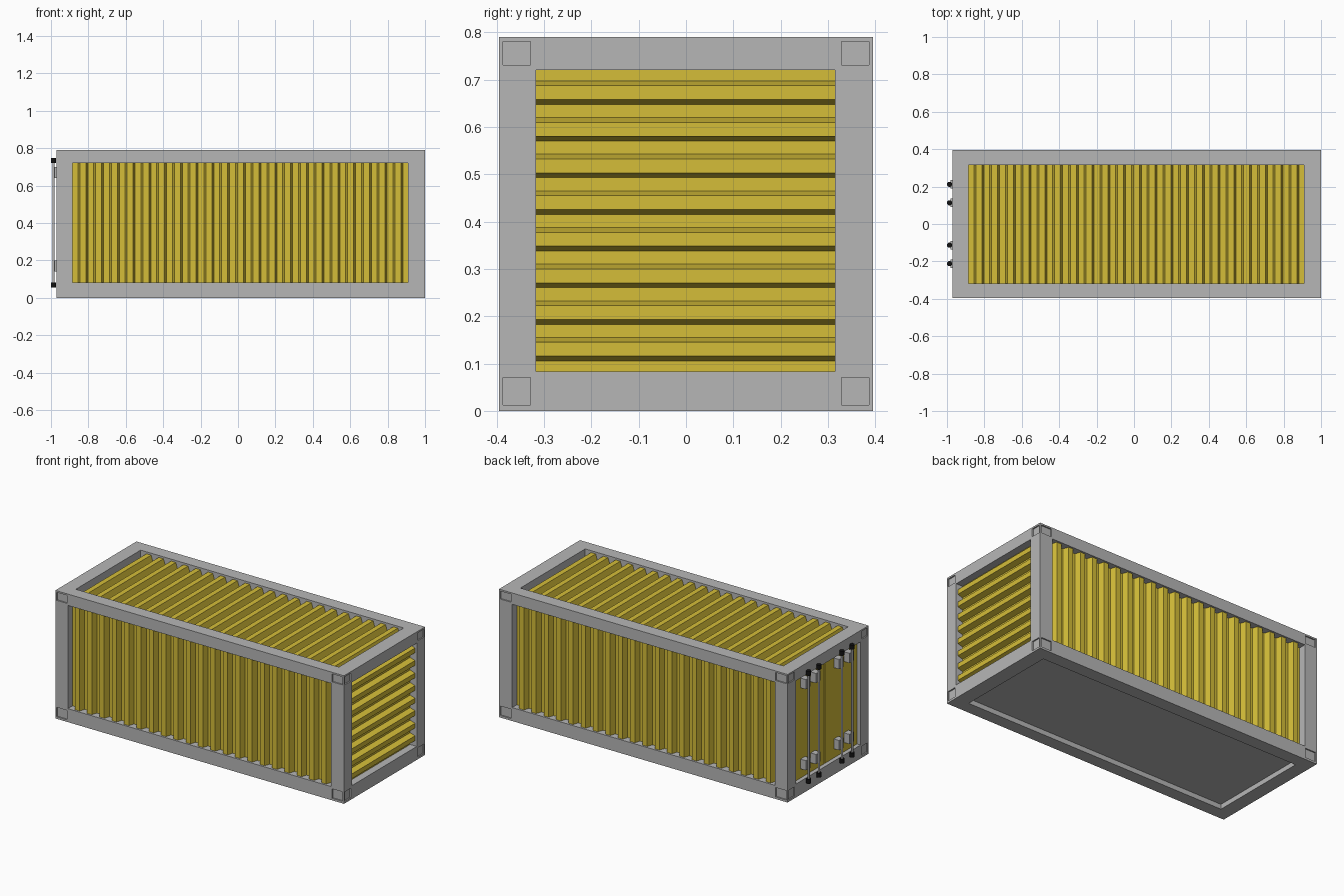
import bpy, bmesh
from mathutils import Vector, Matrix

if "Cube" in bpy.data.objects:
    bpy.data.objects.remove(bpy.data.objects["Cube"], do_unlink=True)


def material(name, rgb):
    m = bpy.data.materials.new(name)
    m.use_nodes = True
    m.diffuse_color = (*rgb, 1)
    m.node_tree.nodes["Principled BSDF"].inputs["Base Color"].default_value = (*rgb, 1)
    return m


GREY = material("frame grey", (0.47, 0.47, 0.47))
YELLOW = material("panel yellow", (0.66, 0.51, 0.04))
BLACK = material("cap black", (0.006, 0.006, 0.006))

# Outer frame limits and the limits of its openings
LO, HI = Vector((-0.97, -0.395, 0)), Vector((1.0, 0.395, 0.79))
OPEN_LO, OPEN_HI = Vector((-0.885, -0.317, 0.083)), Vector((0.91, 0.315, 0.72))
MID = (LO + HI) / 2
OUTER, INNER, BACK = 0.012, 0.046, 0.06


def finish(name, bm, mat):
    bmesh.ops.recalc_face_normals(bm, faces=bm.faces)
    mesh = bpy.data.meshes.new(name)
    bm.to_mesh(mesh)
    bm.free()
    mesh.materials.append(mat)
    obj = bpy.data.objects.new(name, mesh)
    bpy.context.collection.objects.link(obj)
    return obj


def add_box(bm, lo, hi):
    lo, hi = Vector(lo), Vector(hi)
    mat = Matrix.Translation((lo + hi) / 2) @ Matrix.Diagonal((*(hi - lo), 1))
    return bmesh.ops.create_cube(bm, size=1, matrix=mat)


def box(name, lo, hi, mat):
    bm = bmesh.new()
    add_box(bm, lo, hi)
    return finish(name, bm, mat)


def cylinder(name, radius, x, y, z0, z1, mat):
    bm = bmesh.new()
    bmesh.ops.create_cone(bm, cap_ends=True, segments=16, radius1=radius, radius2=radius,
                          depth=z1 - z0, matrix=Matrix.Translation((x, y, (z0 + z1) / 2)))
    obj = finish(name, bm, mat)
    bpy.context.view_layer.objects.active = obj
    obj.select_set(True)
    bpy.ops.object.shade_smooth_by_angle()
    obj.select_set(False)


# Frame: a block with a recessed opening on every face
bm = bmesh.new()
add_box(bm, LO, HI)
for face in list(bm.faces):
    normal = face.normal.copy()
    axis = max(range(3), key=lambda i: abs(normal[i]))
    bmesh.ops.inset_individual(bm, faces=[face], thickness=0.05)
    for v in face.verts:
        for b in range(3):
            if b != axis:
                v.co[b] = OPEN_LO[b] if v.co[b] < MID[b] else OPEN_HI[b]
    depth = 0.03 if normal.z < -0.5 else 0.045 if normal.x < -0.5 else BACK
    pocket = bmesh.ops.extrude_discrete_faces(bm, faces=[face])["faces"][0]
    bmesh.ops.translate(bm, verts=pocket.verts, vec=-normal * depth)
frame = finish("frame", bm, GREY)

# Corner casting pockets on the sides and ends
bm = bmesh.new()
DEEP, GAP = 0.008, 0.009
for axis, other, width in ((1, 0, 0.072), (0, 1, 0.058)):
    for face_at, way in ((LO[axis], 1), (HI[axis], -1)):
        for side in (LO[other] + GAP, HI[other] - GAP - width):
            for z, height in ((0.013, 0.058), (0.731, 0.049)):
                lo, hi = Vector((0, 0, z)), Vector((0, 0, z + height))
                lo[other], hi[other] = side, side + width
                lo[axis], hi[axis] = sorted((face_at - way * 0.02, face_at + way * DEEP))
                add_box(bm, lo, hi)
cutter = finish("casting_cutter", bm, GREY)
cutter.hide_render = True
cut = frame.modifiers.new("castings", "BOOLEAN")
cut.operation, cut.object, cut.solver = "DIFFERENCE", cutter, "EXACT"
bpy.context.view_layer.objects.active = frame
bpy.ops.object.modifier_apply(modifier=cut.name)
bpy.data.objects.remove(cutter, do_unlink=True)


# Corrugated panel: ribs repeat along one axis and run along another
def corrugated(name, normal_axis, sign, along, run, ribs, pitch):
    a0, a1 = OPEN_LO[along], OPEN_HI[along]
    surface = HI[normal_axis] if sign > 0 else LO[normal_axis]
    top, foot = pitch * 0.19, pitch * 0.32
    profile = [(a0, BACK), (a0, INNER)]
    for i in range(ribs):
        c = (a0 + a1) / 2 + (i - (ribs - 1) / 2) * pitch
        profile += [(c - foot, INNER), (c - top, OUTER), (c + top, OUTER), (c + foot, INNER)]
    profile += [(a1, INNER), (a1, BACK)]
    bm = bmesh.new()
    rows = []
    for end in (OPEN_LO[run], OPEN_HI[run]):
        row = []
        for a, depth in profile:
            p = Vector((0, 0, 0))
            p[along], p[run], p[normal_axis] = a, end, surface - sign * depth
            row.append(bm.verts.new(p))
        rows.append(row)
    n = len(profile)
    for i in range(n):
        j = (i + 1) % n
        bm.faces.new((rows[0][i], rows[0][j], rows[1][j], rows[1][i]))
    for row in rows:
        bm.faces.new(row)
    finish(name, bm, YELLOW)


corrugated("front_panel", 1, -1, 0, 2, 21, 0.0842)
corrugated("back_panel", 1, 1, 0, 2, 21, 0.0842)
corrugated("roof_panel", 2, 1, 0, 1, 21, 0.0842)
corrugated("end_panel", 0, 1, 2, 1, 8, 0.0774)

# Doors with locking bars, end caps and brackets
BAR_X = -0.986
for side, label in ((1, "left"), (-1, "right")):
    y0, y1 = sorted((side * 0.004, side * 0.315))
    box(label + "_door", (-0.945, y0, OPEN_LO.z), (-0.92, y1, OPEN_HI.z), YELLOW)
    for y, spot in ((0.113, "inner"), (0.212, "outer")):
        name = f"{label}_{spot}"
        y *= side
        cylinder(name + "_locking_bar", 0.006, BAR_X, y, 0.06, 0.745, GREY)
        for z in (0.056, 0.722):
            cylinder(name + "_bar_cap", 0.014, BAR_X, y, z, z + 0.027, BLACK)
        for z in (0.14, 0.64):
            box(name + "_bracket", (-0.982, y - 0.022, z), (-0.94, y + 0.022, z + 0.06), GREY)
